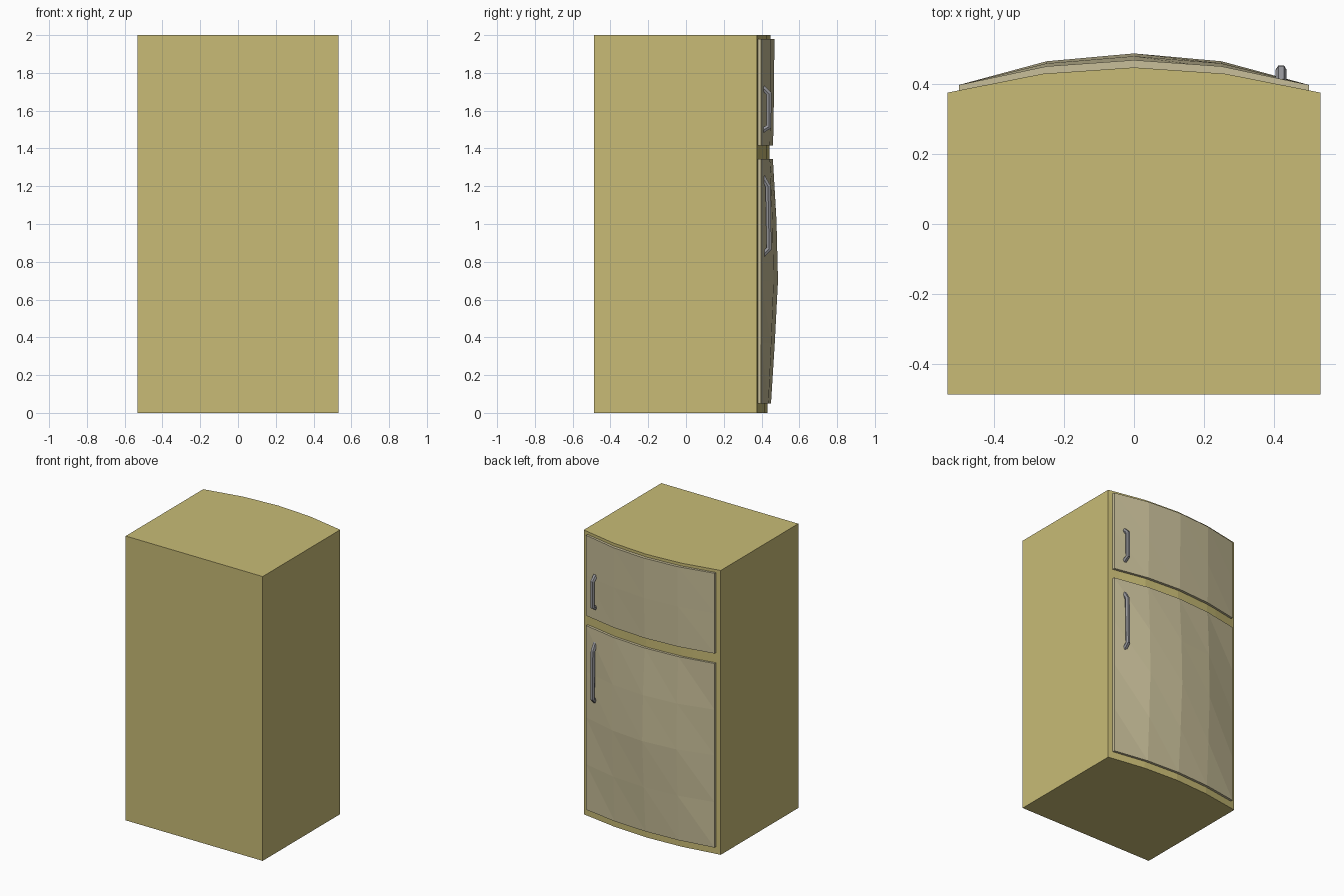
import bpy, bmesh

if "Cube" in bpy.data.objects:
    bpy.data.objects.remove(bpy.data.objects["Cube"])


def material(name, rgb):
    m = bpy.data.materials.new(name)
    m.diffuse_color = (*rgb, 1)
    m.use_nodes = True
    m.node_tree.nodes["Principled BSDF"].inputs["Base Color"].default_value = m.diffuse_color
    return m


body_mat = material("body_paint", (0.58, 0.50, 0.18))
door_mat = material("door_panel", (0.58, 0.52, 0.32))
metal = material("handle_metal", (0.30, 0.30, 0.32))

# fraction of the bulge reached at each of five columns across the width
BOW = (0, 0.75, 1, 0.75, 0)


def bowed_block(name, cols, rows, front_edge, peaks, back, mat):
    """Block whose +y face is a grid bowed across x, with a peak depth per row."""
    bm = bmesh.new()
    front = [[bm.verts.new((x, front_edge + f * (p - front_edge), z))
              for x, f in zip(cols, BOW)] for z, p in zip(rows, peaks)]
    rear = [[bm.verts.new((x, back, z)) for x in cols] for z in rows]
    nr, nc = len(rows), len(cols)
    for i in range(nr - 1):
        for j in range(nc - 1):
            # faceted front, diagonals as triangles
            a, b = front[i][j], front[i][j + 1]
            c, d = front[i + 1][j + 1], front[i + 1][j]
            bm.faces.new((a, b, c))
            bm.faces.new((a, c, d))
    # outline loop of the grid, shared by the side walls and the flat back
    loop = [(0, j) for j in range(nc)] + [(i, nc - 1) for i in range(1, nr)]
    loop += [(nr - 1, j) for j in range(nc - 2, -1, -1)]
    loop += [(i, 0) for i in range(nr - 2, 0, -1)]
    for (i, j), (k, l) in zip(loop, loop[1:] + loop[:1]):
        bm.faces.new((front[i][j], front[k][l], rear[k][l], rear[i][j]))
    bm.faces.new([rear[i][j] for i, j in loop])
    loose = [v for v in bm.verts if not v.link_faces]
    bmesh.ops.delete(bm, geom=loose, context='VERTS')
    bmesh.ops.recalc_face_normals(bm, faces=bm.faces)
    me = bpy.data.meshes.new(name)
    bm.to_mesh(me)
    bm.free()
    me.materials.append(mat)
    ob = bpy.data.objects.new(name, me)
    bpy.context.collection.objects.link(ob)
    return ob


def handle(name, path, x=0.42, radius=0.016):
    """Six-sided bar swept along a (y, z) path."""
    cu = bpy.data.curves.new(name, 'CURVE')
    cu.dimensions = '3D'
    cu.bevel_depth = radius
    cu.bevel_resolution = 1
    cu.use_fill_caps = True
    sp = cu.splines.new('POLY')
    sp.points.add(len(path) - 1)
    for pt, (y, z) in zip(sp.points, path):
        pt.co = (x, y, z, 1)
    sp.use_smooth = False
    cu.materials.append(metal)
    ob = bpy.data.objects.new(name, cu)
    bpy.context.collection.objects.link(ob)
    bpy.ops.object.select_all(action='DESELECT')
    ob.select_set(True)
    bpy.context.view_layer.objects.active = ob
    bpy.ops.object.convert(target='MESH')


# Cabinet with a bowed door side
bowed_block("cabinet", (-0.533, -0.26, 0, 0.26, 0.533), (0, 2), 0.375,
            (0.432, 0.447), -0.487, body_mat)

# Doors, the lower one also bulging vertically
door_cols = (-0.5, -0.25, 0, 0.25, 0.5)
bowed_block("freezer_door", door_cols, (1.415, 1.70, 1.98), 0.397,
            (0.461, 0.466, 0.468), 0.36, door_mat)
bowed_block("fridge_door", door_cols, (0.05, 0.37, 0.70, 1.02, 1.345), 0.397,
            (0.45, 0.470, 0.487, 0.479, 0.460), 0.36, door_mat)

# Bent bar handles
handle("freezer_handle", [(0.405, 1.722), (0.439, 1.69), (0.439, 1.515), (0.405, 1.495)])
handle("fridge_handle", [(0.405, 1.25), (0.434, 1.20), (0.440, 0.87), (0.405, 0.835)])
